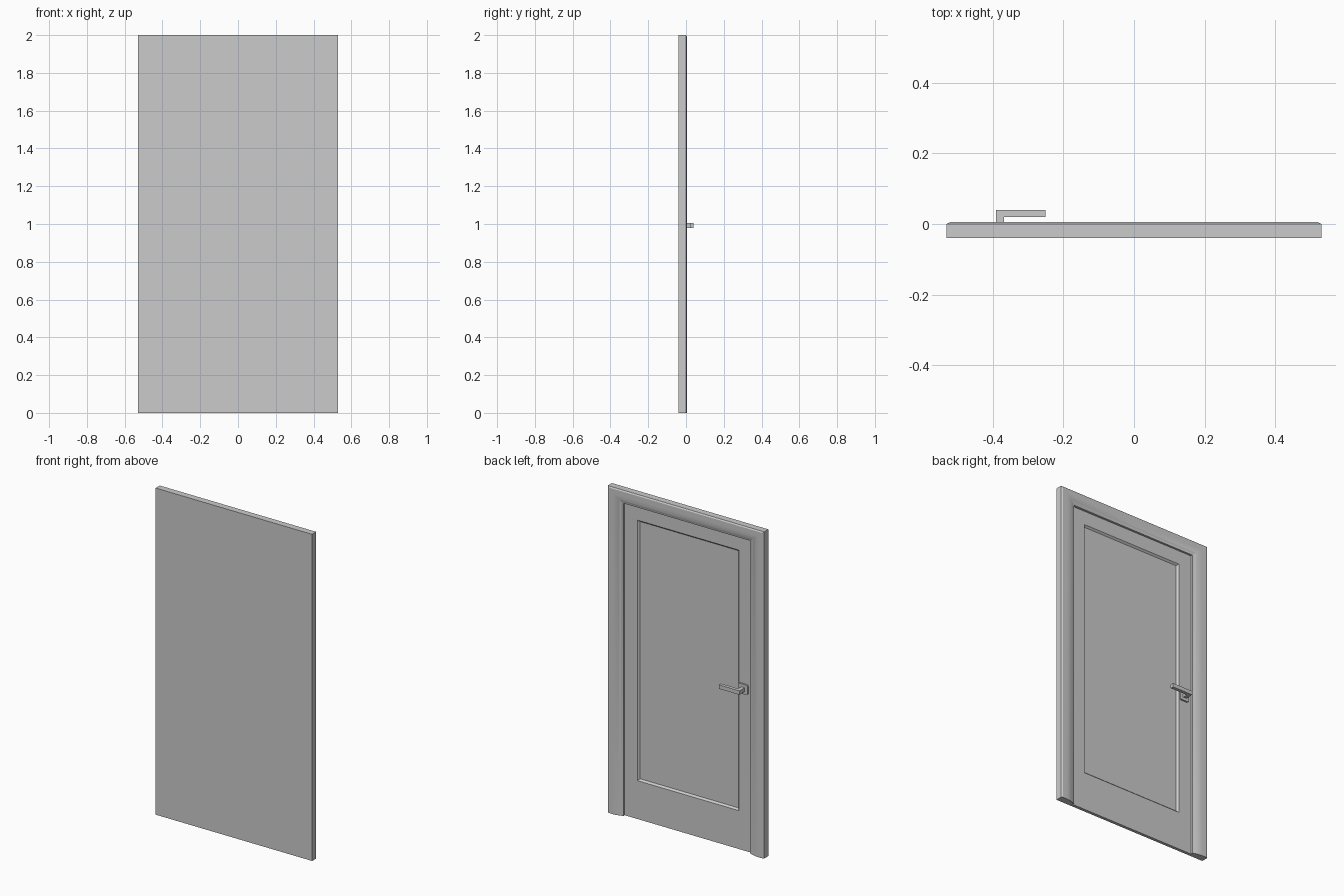
import bpy, bmesh, math

if "Cube" in bpy.data.objects:
    bpy.data.objects.remove(bpy.data.objects["Cube"])

mat = bpy.data.materials.new("light grey")
mat.diffuse_color = (0.6, 0.6, 0.6, 1)
mat.use_nodes = True
mat.node_tree.nodes["Principled BSDF"].inputs["Base Color"].default_value = mat.diffuse_color

BACK = -0.04            # flat wall side of the whole door
LEAF = -0.021           # visible face of the door leaf
OPEN_X, OPEN_Z = 0.43, 1.915


def finish(bm, name, smooth=False):
    bmesh.ops.recalc_face_normals(bm, faces=bm.faces)
    me = bpy.data.meshes.new(name)
    bm.to_mesh(me)
    bm.free()
    ob = bpy.data.objects.new(name, me)
    bpy.context.collection.objects.link(ob)
    me.materials.append(mat)
    if smooth:
        bpy.ops.object.select_all(action='DESELECT')
        ob.select_set(True)
        bpy.context.view_layer.objects.active = ob
        bpy.ops.object.shade_smooth_by_angle(angle=math.radians(25))
    return ob


def add_box(bm, x0, x1, y0, y1, z0, z1):
    vs = bmesh.ops.create_cube(bm, size=1)["verts"]
    for v in vs:
        v.co.x = x1 if v.co.x > 0 else x0
        v.co.y = y1 if v.co.y > 0 else y0
        v.co.z = z1 if v.co.z > 0 else z0
    return vs


# Casing: moulded profile (fraction inward, y) swept up, across and down
profile = [(0, BACK), (0, 0.0), (0.09, 0.005), (0.4, 0.005)]
for i in range(1, 7):
    t = i / 6
    profile.append((0.4 + 0.53 * t, 0.005 - 0.011 * (1 - math.cos(t * math.pi / 2))))
profile += [(1, -0.008), (1, BACK)]
bm = bmesh.new()
rings = []
for sx, top in ((1, 0), (1, 1), (-1, 1), (-1, 0)):
    ring = []
    for f, y in profile:
        x = sx * (0.53 + (OPEN_X - 0.53) * f)
        z = 2 + (OPEN_Z - 2) * f if top else 0
        ring.append(bm.verts.new((x, y, z)))
    rings.append(ring)
n = len(profile)
for a, b in zip(rings, rings[1:]):
    for i in range(n):
        j = (i + 1) % n
        bm.faces.new((a[i], a[j], b[j], b[i]))
bm.faces.new(rings[0])
bm.faces.new(rings[-1])
finish(bm, "casing", smooth=True)

# Door leaf with a sunken panel bordered by a sloped edge
bm = bmesh.new()
add_box(bm, -OPEN_X, OPEN_X, BACK, LEAF, 0, OPEN_Z)
bm.normal_update()
face = max(bm.faces, key=lambda f: f.calc_center_median().y)


def inset_to(face, half_x, z0, z1, y):
    bmesh.ops.inset_region(bm, faces=[face], thickness=0.02)
    for v in face.verts:
        v.co.x = math.copysign(half_x, v.co.x)
        v.co.z = z1 if v.co.z > 1 else z0
        v.co.y = y


inset_to(face, 0.343, 0.235, 1.83, LEAF)
inset_to(face, 0.333, 0.245, 1.82, LEAF - 0.011)
finish(bm, "door_leaf")

# Handle: square rose
bm = bmesh.new()
add_box(bm, -0.408, -0.348, LEAF, LEAF + 0.01, 0.962, 1.022)
edges = [e for e in bm.edges if abs(e.verts[0].co.y - e.verts[1].co.y) > 0.005]
bmesh.ops.bevel(bm, geom=edges, offset=0.008, segments=2, profile=0.5, affect='EDGES')
finish(bm, "handle_rose")

# Handle: L-shaped lever extruded in height
bm = bmesh.new()
outline = [(-0.39, LEAF + 0.008), (-0.39, 0.04), (-0.25, 0.04), (-0.25, 0.02),
           (-0.367, 0.02), (-0.367, LEAF + 0.008)]
f = bm.faces.new([bm.verts.new((x, y, 0.98)) for x, y in outline])
ext = bmesh.ops.extrude_face_region(bm, geom=[f])["geom"]
bmesh.ops.translate(bm, vec=(0, 0, 0.024),
                    verts=[v for v in ext if isinstance(v, bmesh.types.BMVert)])
finish(bm, "handle_lever")
